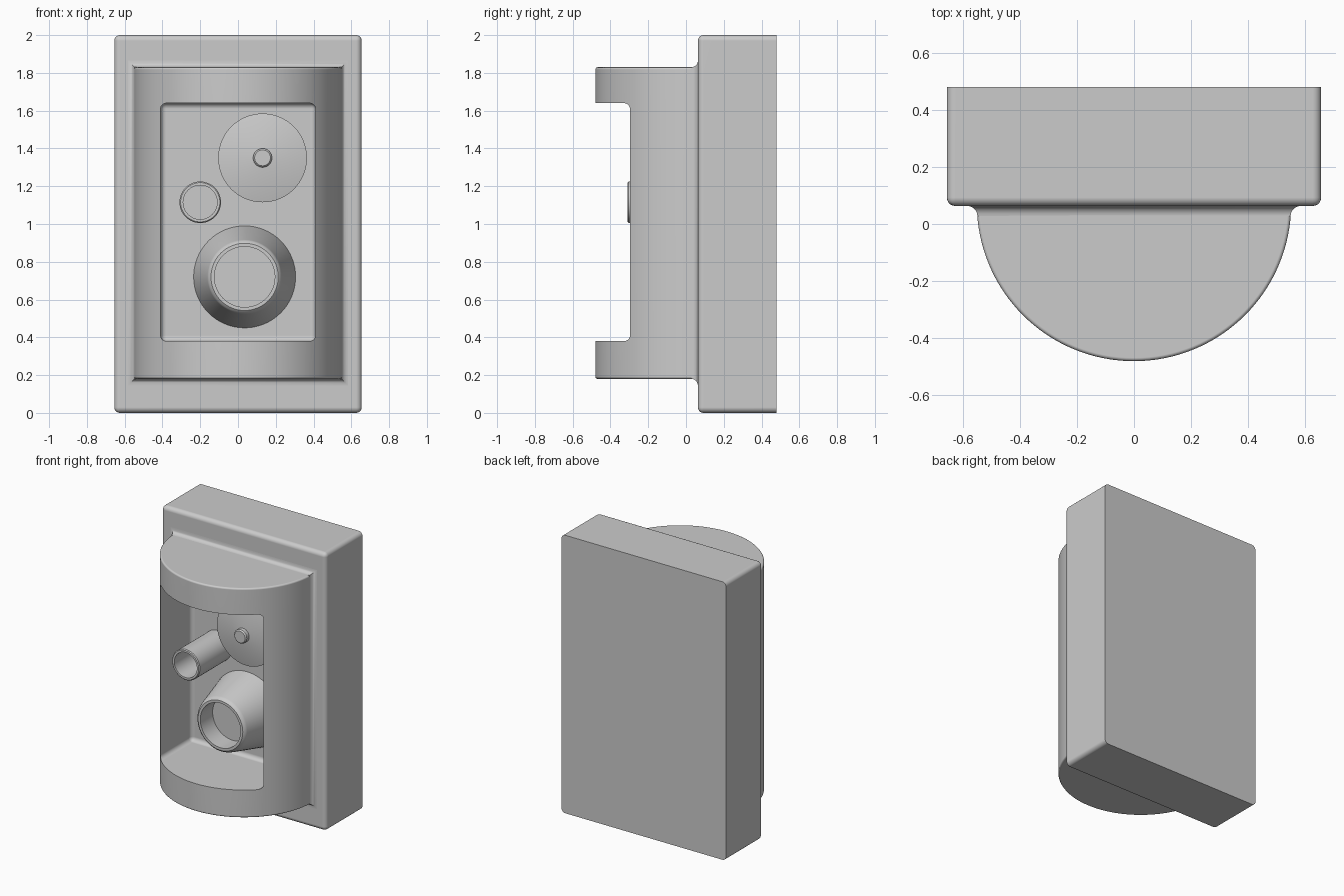
import bpy
import bmesh
import math
from mathutils import Vector

cube = bpy.data.objects.get("Cube")
if cube:
    bpy.data.objects.remove(cube, do_unlink=True)


def finish(bm, name):
    bmesh.ops.recalc_face_normals(bm, faces=bm.faces)
    mesh = bpy.data.meshes.new(name)
    bm.to_mesh(mesh)
    bm.free()
    obj = bpy.data.objects.new(name, mesh)
    bpy.context.collection.objects.link(obj)
    return obj


def activate(obj):
    bpy.ops.object.select_all(action='DESELECT')
    obj.select_set(True)
    bpy.context.view_layer.objects.active = obj


def smooth(obj):
    activate(obj)
    bpy.ops.object.shade_smooth_by_angle(angle=math.radians(32))
    mod = obj.modifiers.new("Weighted normals", 'WEIGHTED_NORMAL')
    mod.keep_sharp = True


def boolean(obj, other, operation):
    mod = obj.modifiers.new("Boolean", 'BOOLEAN')
    mod.operation = operation
    mod.solver = 'EXACT'
    mod.object = other
    activate(obj)
    bpy.ops.object.modifier_apply(modifier=mod.name)
    bpy.data.objects.remove(other, do_unlink=True)


def rounded_box(name, low, high, radius, sharp_y):
    """Box with every edge rounded except those around the end at sharp_y."""
    bm = bmesh.new()
    bmesh.ops.create_cube(bm, size=1)
    low, high = Vector(low), Vector(high)
    for v in bm.verts:
        v.co = low + (high - low) * (v.co + Vector((.5, .5, .5)))
    edges = [e for e in bm.edges
             if any(abs(v.co.y - sharp_y) > 1e-4 for v in e.verts)]
    bmesh.ops.bevel(bm, geom=edges, offset=radius, segments=5,
                    profile=0.5, affect='EDGES')
    return finish(bm, name)


def loft(name, loops):
    """Capped skin through point loops of equal length."""
    bm = bmesh.new()
    rings = [[bm.verts.new(p) for p in loop] for loop in loops]
    for a, b in zip(rings, rings[1:]):
        for i in range(len(a)):
            j = (i + 1) % len(a)
            bm.faces.new((a[i], a[j], b[j], b[i]))
    bm.faces.new(rings[0])
    bm.faces.new(rings[-1])
    return finish(bm, name)


def turned(name, x, z, profile, sides=64):
    """Solid turned about a y axis from (radius, y) points."""
    loops = []
    for r, y in profile:
        loops.append([(x + r * math.cos(2 * math.pi * i / sides), y,
                       z + r * math.sin(2 * math.pi * i / sides))
                      for i in range(sides)])
    obj = loft(name, loops)
    smooth(obj)
    return obj


# Wall box
FRONT, BACK = 0.063, 0.48
box = rounded_box("back_box", (-0.655, FRONT, 0), (0.655, BACK, 2), 0.03, BACK)
smooth(box)

# Half-round housing, with softened ends
RADIUS, BOTTOM, TOP, SOFT = 0.55, 0.18, 1.83, 0.012


def half_round(r, z):
    arc = [(r * math.cos(math.pi * i / 64), 0.07 - r * math.sin(math.pi * i / 64), z)
           for i in range(65)]
    return [(r, 0.12, z)] + arc + [(-r, 0.12, z)]


ends = [math.pi / 2 * i / 4 for i in range(5)]
lower = [half_round(RADIUS - SOFT * (1 - math.sin(a)),
                    BOTTOM + SOFT * (1 - math.cos(a))) for a in ends]
upper = [half_round(RADIUS - SOFT * (1 - math.cos(a)),
                    TOP - SOFT * (1 - math.sin(a))) for a in ends]
housing = loft("housing", lower + upper)

# Concave fillet where the housing meets the box
FILLET = 0.035


def frame(grow, y):
    x, lo, hi = RADIUS - 0.002 + grow, BOTTOM - grow, TOP + grow
    return [(-x, y, lo), (x, y, lo), (x, y, hi), (-x, y, hi)]


skirt = [frame(FILLET * (1 - math.cos(a)), FRONT - FILLET * (1 - math.sin(a)))
         for a in [math.pi / 2 * i / 6 for i in range(7)]]
skirt.append(frame(FILLET, 0.11))
boolean(housing, loft("fillet", skirt), 'UNION')

# Recess in the housing
FLOOR = 0.055
cutter = rounded_box("recess_cutter", (-0.41, -0.8, 0.38), (0.41, FLOOR, 1.64), 0.03, -0.8)
cutter.hide_render = True
boolean(housing, cutter, 'DIFFERENCE')
smooth(housing)

# Fittings inside the recess
SEAT = FLOOR + 0.01
turned("large_nozzle", 0.035, 0.72,
       [(0.27, SEAT), (0.27, FLOOR), (0.197, -0.225), (0.19, -0.24),
        (0.178, -0.25), (0.16, -0.25), (0.16, -0.11)])
turned("small_tube", -0.2, 1.115,
       [(0.11, SEAT), (0.11, -0.304), (0.104, -0.31), (0.09, -0.31), (0.09, -0.06)])
turned("round_dish", 0.13, 1.35,
       [(0.235, SEAT), (0.235, -0.09), (0.05, -0.13)])
turned("dish_button", 0.13, 1.35,
       [(0.05, -0.12), (0.05, -0.157), (0.042, -0.165)], 32)
